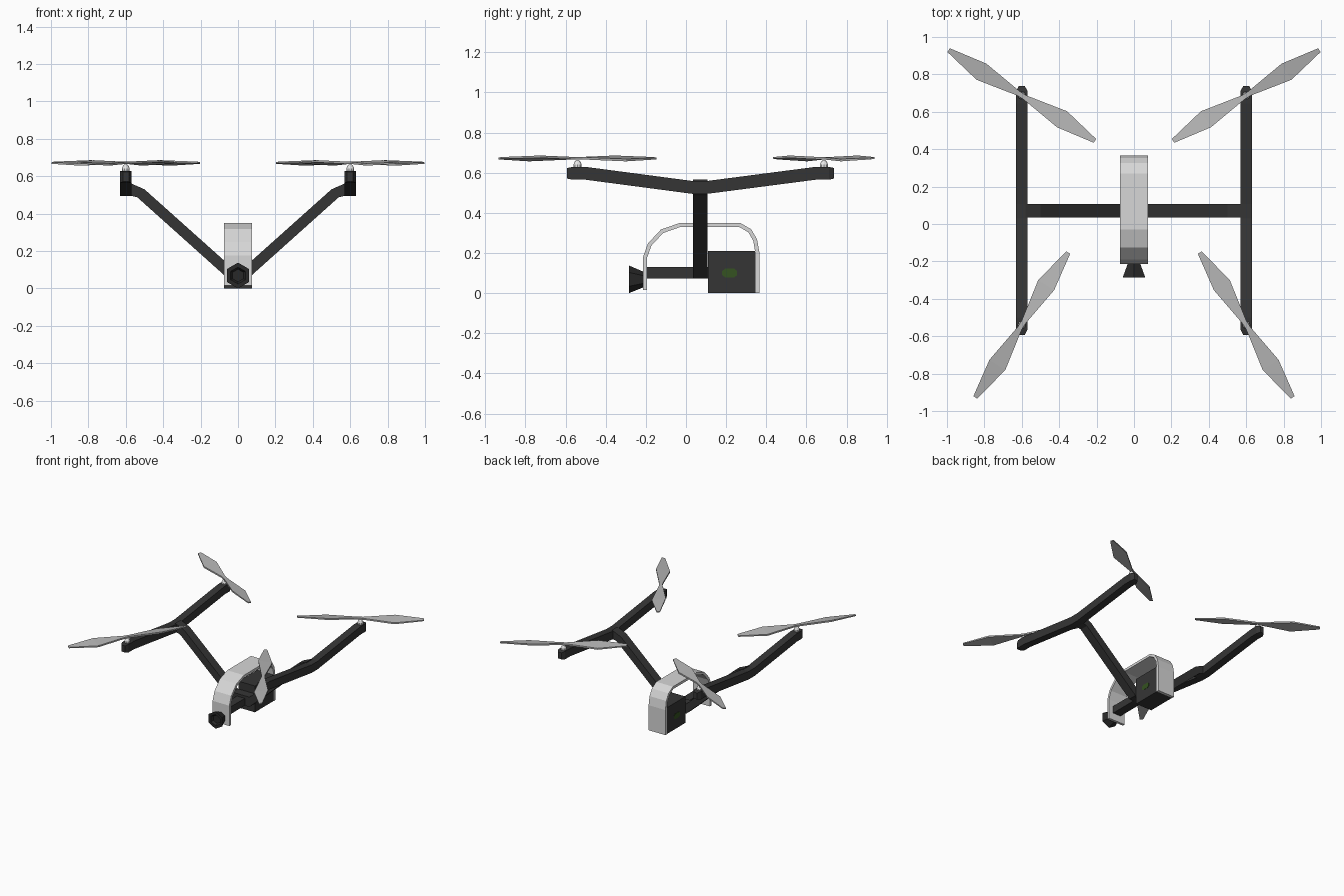
import bpy, bmesh, math
from mathutils import Vector, Matrix

if "Cube" in bpy.data.objects:
    bpy.data.objects.remove(bpy.data.objects["Cube"])


def material(name, rgb):
    m = bpy.data.materials.new(name)
    m.diffuse_color = (*rgb, 1)
    m.use_nodes = True
    m.node_tree.nodes["Principled BSDF"].inputs["Base Color"].default_value = m.diffuse_color
    return m


CHARCOAL = material("charcoal", (0.036, 0.036, 0.036))
BLACK = material("soft_black", (0.022, 0.022, 0.022))
SHELL = material("pale_grey", (0.68, 0.68, 0.68))
BLADE = material("blade_grey", (0.46, 0.46, 0.46))
WHITE = material("white", (0.8, 0.8, 0.8))
GREEN = material("dark_green", (0.035, 0.085, 0.015))


def loft(name, rings, mat):
    """Skin a row of equal rings and cap both ends."""
    bm = bmesh.new()
    rows = [[bm.verts.new(p) for p in r] for r in rings]
    n = len(rows[0])
    for a, b in zip(rows, rows[1:]):
        for i in range(n):
            j = (i + 1) % n
            bm.faces.new((a[i], a[j], b[j], b[i]))
    bm.faces.new(rows[0])
    bm.faces.new(rows[-1])
    bmesh.ops.recalc_face_normals(bm, faces=bm.faces)
    me = bpy.data.meshes.new(name)
    bm.to_mesh(me)
    bm.free()
    me.materials.append(mat)
    ob = bpy.data.objects.new(name, me)
    bpy.context.collection.objects.link(ob)
    return ob


def box(name, x, y, z, mat):
    return loft(name, [[(x[0], v, z[0]), (x[1], v, z[0]), (x[1], v, z[1]), (x[0], v, z[1])]
                       for v in y], mat)


def hexagon(y, r, zc):
    return [(r * math.sin(i * math.pi / 3), y, zc + r * math.cos(i * math.pi / 3))
            for i in range(6)]


# Battery box, with a green light showing on both sides
box("battery_box", (-0.072, 0.072), (0.11, 0.346), (0, 0.21), CHARCOAL)
light = [(0.18, 0.09), (0.195, 0.079), (0.24, 0.079), (0.255, 0.09),
         (0.255, 0.11), (0.24, 0.122), (0.195, 0.122), (0.18, 0.11)]
loft("side_lights", [[(x, y, z) for y, z in light] for x in (-0.0745, 0.0745)], GREEN)

# Body tube and hexagonal camera hood with a recessed lens
box("body_tube", (-0.035, 0.035), (-0.2, 0.12), (0.072, 0.13), CHARCOAL)
loft("camera_hood", [hexagon(-0.195, 0.036, 0.068), hexagon(-0.215, 0.04, 0.068),
                     hexagon(-0.285, 0.069, 0.069), hexagon(-0.285, 0.045, 0.069),
                     hexagon(-0.265, 0.034, 0.069)], BLACK)

# Curved shell: a bent strip of constant thickness
outer = [(-0.215, 0.015), (-0.215, 0.177), (-0.19, 0.247), (-0.125, 0.317), (-0.03, 0.35),
         (0.27, 0.35), (0.325, 0.318), (0.354, 0.268), (0.366, 0.2), (0.366, 0)]
rings = []
for i, p in enumerate(outer):
    p = Vector(p)
    d1 = (p - Vector(outer[i - 1])).normalized() if i else None
    d2 = (Vector(outer[i + 1]) - p).normalized() if i < len(outer) - 1 else None
    d1, d2 = d1 or d2, d2 or d1
    d = (d1 + d2).normalized()
    q = p + Vector((d.y, -d.x)) * 0.02 / d.dot(d1)
    rings.append([(-0.074, p.x, p.y), (0.074, p.x, p.y), (0.074, q.x, q.y), (-0.074, q.x, q.y)])
loft("curved_shell", rings, SHELL)

# V-shaped cross arm
up = [(0.075, 0.15), (0.5, 0.53), (0.58, 0.565)]
low = [(0.58, 0.497), (0.538, 0.487), (0.075, 0.072)]
half = up + low
profile = half + [(-x, z) for x, z in reversed(half)]
loft("cross_arm", [[(x, y, z) for x, z in profile] for y in (0.036, 0.106)], CHARCOAL)

# Bent side arms: y, centre z, half width, half height
stations = [(-0.593, 0.597, 0.016, 0.026), (-0.565, 0.597, 0.03, 0.032),
            (-0.5, 0.597, 0.03, 0.032), (0.03, 0.527, 0.03, 0.032),
            (0.107, 0.527, 0.03, 0.032), (0.645, 0.597, 0.03, 0.032),
            (0.712, 0.597, 0.03, 0.032), (0.738, 0.597, 0.016, 0.026)]
# Blade: distance from hub, front edge, rear edge, rise per unit of width
blade = [(-0.46, -0.012, 0.012, -0.15), (-0.25, -0.045, 0.056, -0.17),
         (-0.02, -0.013, 0.013, 0), (0.02, -0.013, 0.013, 0),
         (0.25, -0.056, 0.045, 0.17), (0.46, -0.012, 0.012, 0.15)]

for side, s in (("right", 1), ("left", -1)):
    loft(side + "_side_arm",
         [[(s * 0.6 + a * w, y, z + b * h) for a, b in ((-1, -1), (1, -1), (1, 1), (-1, 1))]
          for y, z, w, h in stations], CHARCOAL)
    for end, y0, angle in (("rear", 0.687, 31.8), ("front", -0.54, -57.3)):
        # Motor: short rounded stub
        loft(f"{end}_{side}_motor",
             [[(s * 0.6 + r * math.cos(k * math.pi / 5), y0 + r * math.sin(k * math.pi / 5), z)
               for k in range(10)]
              for z, r in ((0.61, 0.021), (0.642, 0.021), (0.656, 0.015), (0.664, 0.006))], WHITE)
        # Twisted two-blade propeller
        rot = Matrix.Rotation(math.radians(angle), 3, 'Z')
        rings = []
        for d, t0, t1, k in blade:
            th = 0.004 if abs(d) > 0.4 else 0.006
            ring = [rot @ Vector((d, t, k * t + v))
                    for t, v in ((t0, -th), (t1, -th), (t1, th), (t0, th))]
            rings.append([(s * (0.6 + p.x), y0 + p.y, 0.672 + p.z) for p in ring])
        loft(f"{end}_{side}_propeller", rings, BLADE)
